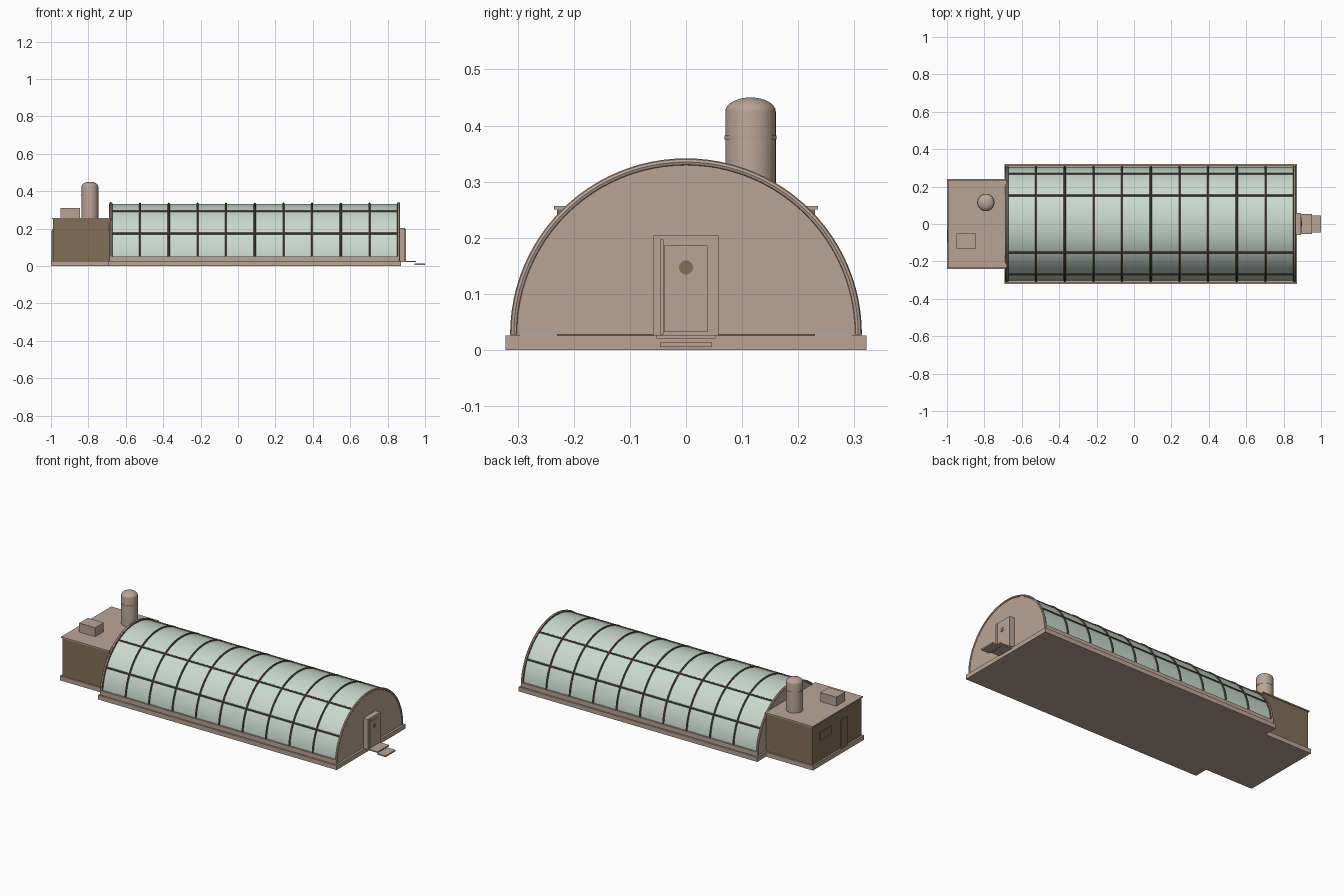
import bpy, bmesh, math

if "Cube" in bpy.data.objects:
    bpy.data.objects.remove(bpy.data.objects["Cube"])


def srgb(r, g, b):
    return tuple(((c / 255 + 0.055) / 1.055) ** 2.4 for c in (r, g, b)) + (1,)


def material(name, *rgb):
    m = bpy.data.materials.new(name)
    m.diffuse_color = srgb(*rgb)
    m.use_nodes = True
    m.node_tree.nodes["Principled BSDF"].inputs["Base Color"].default_value = m.diffuse_color
    return m


TAN = material("tan", 185, 165, 150)
BROWN = material("brown", 130, 112, 88)
GLASS = material("pale green glass", 201, 217, 207)
FRAME = material("dark frame", 103, 87, 77)

CZ, R = 0.028, 0.307          # arch centre height and radius
X0, X1 = -0.677, 0.856        # first and last rib
BAYS = 10


def finish(name, bm, mat, smooth=False):
    bmesh.ops.recalc_face_normals(bm, faces=bm.faces)
    me = bpy.data.meshes.new(name)
    bm.to_mesh(me)
    bm.free()
    me.materials.append(mat)
    ob = bpy.data.objects.new(name, me)
    bpy.context.collection.objects.link(ob)
    if smooth:
        bpy.ops.object.select_all(action='DESELECT')
        ob.select_set(True)
        bpy.context.view_layer.objects.active = ob
        bpy.ops.object.shade_smooth_by_angle(angle=math.radians(35))
    return ob


def box(name, x, y, z, mat):
    bm = bmesh.new()
    bmesh.ops.create_cube(bm, size=1)
    for v in bm.verts:
        v.co = [a[0] + (a[1] - a[0]) * (c + 0.5) for a, c in zip((x, y, z), v.co)]
    return finish(name, bm, mat)


def arch_prism(name, x0, x1, r, mat, n=64):
    """Solid half disc extruded along x."""
    bm = bmesh.new()
    pts = [(r * math.cos(math.pi * i / n), CZ + r * math.sin(math.pi * i / n)) for i in range(n + 1)]
    face = bm.faces.new([bm.verts.new((x0, y, z)) for y, z in pts])
    ext = bmesh.ops.extrude_face_region(bm, geom=[face])["geom"]
    bmesh.ops.translate(bm, vec=(x1 - x0, 0, 0), verts=[v for v in ext if isinstance(v, bmesh.types.BMVert)])
    return finish(name, bm, mat, True)


def arch_tube(name, x, r, t, mat, n=48, k=8):
    """Half ring of round section."""
    bm = bmesh.new()
    rings = []
    for i in range(n + 1):
        a = math.pi * i / n
        ring = []
        for j in range(k):
            b = 2 * math.pi * j / k
            q = r + t * math.cos(b)
            ring.append(bm.verts.new((x + t * math.sin(b), q * math.cos(a), CZ + q * math.sin(a))))
        rings.append(ring)
    for p, q in zip(rings, rings[1:]):
        for j in range(k):
            bm.faces.new((p[j], p[(j + 1) % k], q[(j + 1) % k], q[j]))
    bm.faces.new(rings[0])
    bm.faces.new(rings[-1])
    return finish(name, bm, mat, True)


def lathe(name, profile, loc, mat, axis='Z', n=40):
    """Profile of (radius, height) spun round z, or laid along x."""
    bm = bmesh.new()
    rings = []
    for r, h in profile:
        ring = []
        for j in range(n):
            a = 2 * math.pi * j / n
            p = (r * math.cos(a), r * math.sin(a), h)
            if axis == 'X':
                p = (h, p[0], p[1])
            ring.append(bm.verts.new([u + w for u, w in zip(p, loc)]))
        rings.append(ring)
    for p, q in zip(rings, rings[1:]):
        for j in range(n):
            bm.faces.new((p[j], p[(j + 1) % n], q[(j + 1) % n], q[j]))
    bm.faces.new(rings[0])
    bm.faces.new(rings[-1])
    return finish(name, bm, mat, True)


# Foundations
box("tunnel_foundation", (-0.692, 0.872), (-0.322, 0.322), (0, 0.026), TAN)
box("shed_foundation", (-1.0, -0.692), (-0.24, 0.24), (0, 0.026), TAN)

# Glazed tunnel with solid end walls
arch_prism("glass_vault", X0, X1, 0.304, GLASS)
arch_prism("front_end_wall", X1, 0.862, 0.304, TAN)
arch_prism("rear_end_wall", -0.684, X0, 0.304, TAN)
arch_tube("front_end_arch", 0.860, R, 0.0065, TAN)
arch_tube("rear_end_arch", -0.682, R, 0.0065, TAN)

# Ribs across the tunnel
for i in range(BAYS + 1):
    arch_tube(f"rib_{i}", X0 + (X1 - X0) * i / BAYS, 0.3055, 0.0055, FRAME)

# Purlins and low kerbs along the tunnel, both sides
for s, side in ((-1, "front"), (1, "back")):
    for deg in (28.5, 60):
        a = math.radians(deg)
        p = (X0, s * 0.305 * math.cos(a), CZ + 0.305 * math.sin(a))
        lathe(f"{side}_purlin_{int(deg)}", [(0.005, 0), (0.005, X1 - X0)], p, FRAME, 'X', 8)
    box(f"{side}_kerb", (X0 - 0.005, 0.862), sorted((s * 0.297, s * 0.313)), (0.026, 0.052), TAN)

# Entrance porch, door and steps
box("porch", (0.86, 0.893), (-0.058, 0.058), (0.026, 0.204), TAN)
box("door_panel", (0.893, 0.896), (-0.039, 0.038), (0.032, 0.186), TAN)
box("door_edge_strip", (0.893, 0.897), (-0.046, -0.040), (0.028, 0.197), TAN)
lathe("door_porthole", [(0.0125, 0), (0.0125, 0.003)], (0.895, 0, 0.147), BROWN, 'X', 24)
box("upper_step", (0.87, 0.953), (-0.053, 0.053), (0.020, 0.027), TAN)
box("lower_step", (0.945, 1.0), (-0.046, 0.046), (0.005, 0.013), TAN)

# Service shed
box("shed_walls", (-0.99, -0.68), (-0.23, 0.23), (0.026, 0.25), BROWN)
box("shed_roof", (-0.995, -0.682), (-0.235, 0.235), (0.25, 0.257), TAN)
box("shed_door", (-0.996, -0.988), (-0.095, -0.03), (0.026, 0.19), BROWN)
box("shed_vent", (-0.995, -0.988), (0.06, 0.16), (0.145, 0.195), BROWN)
box("roof_unit", (-0.95, -0.845), (-0.13, -0.05), (0.257, 0.31), TAN)

# Domed flue with a thin band
dome = [(0.045 * math.cos(t * math.pi / 16), 0.425 + 0.025 * math.sin(t * math.pi / 16)) for t in range(8)]
lathe("flue", [(0.045, 0.255)] + dome + [(0.001, 0.45)], (-0.792, 0.115, 0), TAN)
lathe("flue_band", [(0.0465, 0.375), (0.0465, 0.382)], (-0.792, 0.115, 0), TAN)
